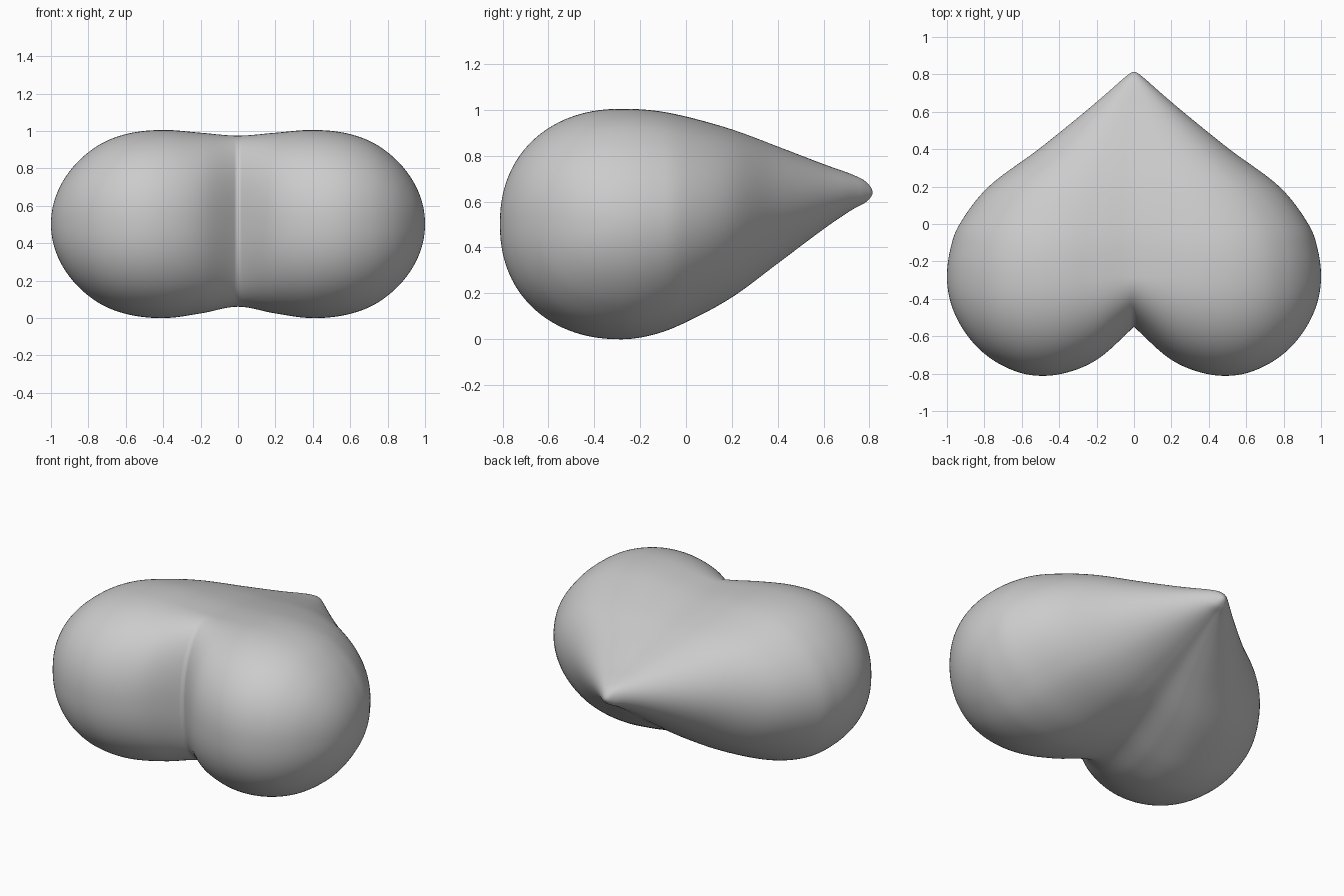
import bpy, bmesh, math

if "Cube" in bpy.data.objects:
    bpy.data.objects.remove(bpy.data.objects["Cube"])

# Back half stations: y, half width, top z, bottom z (first and last are spline guides)
BACK = [(-.42, .983, .995, .022), (-.28, 1, 1.005, .0), (-.14, .983, .996, .022),
        (0, .932, .967, .078), (.2, .777, .91, .187), (.4, .51, .837, .333),
        (.6, .262, .762, .481), (.72, .122, .72, .562), (.785, .048, .687, .598),
        (.814, 0, .64, .64), (.785, -.048, .598, .687)]
# Across the lobe from cleft to outer side: top height, bottom height, front depth
LOBE = [(.97, .95, .09), (.94, .88, .27), (.97, .95, .443), (1, 1, .52), (.975, .975, .527),
        (.88, .88, .475), (.71, .71, .385), (.495, .495, .267), (.255, .255, .138),
        (0, 0, 0), (-.255, -.255, -.138)]
YM = -.28   # widest station
ZM = .5025


def spline(keys, f):
    """Catmull-Rom through keys[1:-1], f from 0 to 1."""
    n = len(keys) - 3
    i = min(int(f * n), n - 1)
    t = f * n - i
    return [.5 * (2 * b + (c - a) * t + (2 * a - 5 * b + 4 * c - d) * t * t
                  + (3 * b - a - 3 * c + d) * t ** 3)
            for a, b, c, d in zip(*keys[i:i + 4])]


def back_point(a, f, top):
    """Point on the tapering back half; a is the angle across, f runs to the tip."""
    y, w, zt, zb = spline(BACK, f)
    lobe = spline(LOBE, abs(a) / (math.pi / 2))
    mid, half = (zt + zb) / 2, (zt - zb) / 2
    s = math.sin(abs(a))
    single = math.sqrt(max(0, 1 - s ** 2.4))
    k = f * f * (3 - 2 * f)
    h = half * ((1 - k) * lobe[0 if top else 1] + k * single) / (1 - .13 * k * (1 - k))
    return (w * math.sin(a), y, mid + (h if top else -h))


def front_point(a, th):
    """Point on the rounded front lobes; th sweeps from top to bottom."""
    ft, fb, depth = spline(LOBE, abs(a) / (math.pi / 2))
    h = ZM * (ft if th < math.pi / 2 else fb)
    c, s = math.cos(th), math.sin(th)
    r = (abs(c) ** 2.2 + abs(s) ** 2.2) ** (-1 / 2.2)
    return (math.sin(a), YM - depth * s * r, ZM + h * c * r)


# Heart body: columns across, each running tip - top - front - bottom - tip
COLS, NB, NF = 160, 48, 64
bm = bmesh.new()
grid = []
for c in range(COLS + 1):
    a = -math.pi / 2 + math.pi * c / COLS
    pts = [back_point(a, 1 - i / NB, True) for i in range(NB)]
    pts += [front_point(a, math.pi * i / NF) for i in range(NF + 1)]
    pts += [back_point(a, (i + 1) / NB, False) for i in range(NB)]
    grid.append([bm.verts.new(p) for p in pts])
for l, r in zip(grid, grid[1:]):
    for i in range(len(l) - 1):
        bm.faces.new((l[i], l[i + 1], r[i + 1], r[i]))
bmesh.ops.remove_doubles(bm, verts=bm.verts, dist=.0003)
bmesh.ops.recalc_face_normals(bm, faces=bm.faces)
for f in bm.faces:
    f.smooth = True
mesh = bpy.data.meshes.new("heart")
bm.to_mesh(mesh)
bm.free()
heart = bpy.data.objects.new("heart", mesh)
bpy.context.collection.objects.link(heart)
